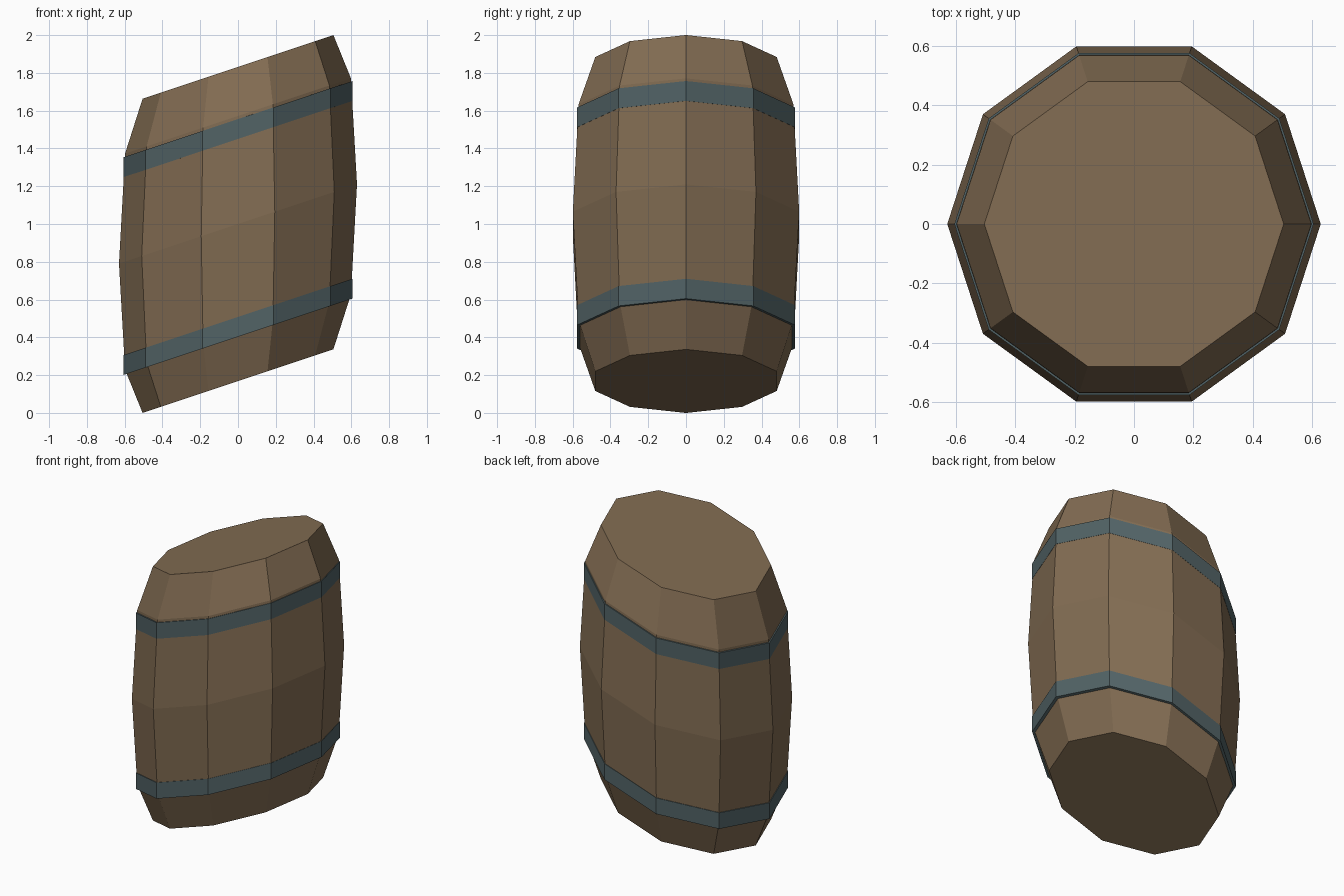
import bpy, math

if "Cube" in bpy.data.objects:
    bpy.data.objects.remove(bpy.data.objects["Cube"])

SIDES = 10
SHEAR = 1 / 3      # the whole barrel leans: z rises with x


def material(name, rgb):
    m = bpy.data.materials.new(name)
    m.diffuse_color = (*rgb, 1)
    m.use_nodes = True
    m.node_tree.nodes["Principled BSDF"].inputs["Base Color"].default_value = m.diffuse_color
    return m


def lathe(name, profile, mat, closed=False):
    """Spin a (radius, z) profile into a flat-sided ring stack, sheared along x."""
    verts, faces = [], []
    for r, z in profile:
        for i in range(SIDES):
            a = 2 * math.pi * i / SIDES
            x, y = r * math.cos(a), r * math.sin(a)
            verts.append((x, y, z + SHEAR * x))
    n = len(profile)
    for j in range(n if closed else n - 1):
        k = (j + 1) % n
        for i in range(SIDES):
            i2 = (i + 1) % SIDES
            faces.append((j * SIDES + i, j * SIDES + i2, k * SIDES + i2, k * SIDES + i))
    if not closed:   # end caps
        faces.append(tuple(reversed(range(SIDES))))
        faces.append(tuple(range((n - 1) * SIDES, n * SIDES)))
    me = bpy.data.meshes.new(name)
    me.from_pydata(verts, [], faces)
    me.materials.append(mat)
    ob = bpy.data.objects.new(name, me)
    bpy.context.collection.objects.link(ob)
    return ob


wood = material("brown wood", (0.223, 0.150, 0.085))
iron = material("blue grey iron", (0.084, 0.125, 0.133))

# Wooden body with bulging middle and tapered ends
lathe("barrel_body", [(0.505, 0.168), (0.598, 0.428), (0.63, 1.0),
                      (0.598, 1.572), (0.505, 1.832)], wood)

# Two metal hoops
for name, low, high in (("lower_hoop", 0.403, 0.508), ("upper_hoop", 1.45, 1.555)):
    lathe(name, [(0.57, low), (0.606, low), (0.606, high), (0.57, high)], iron, closed=True)
